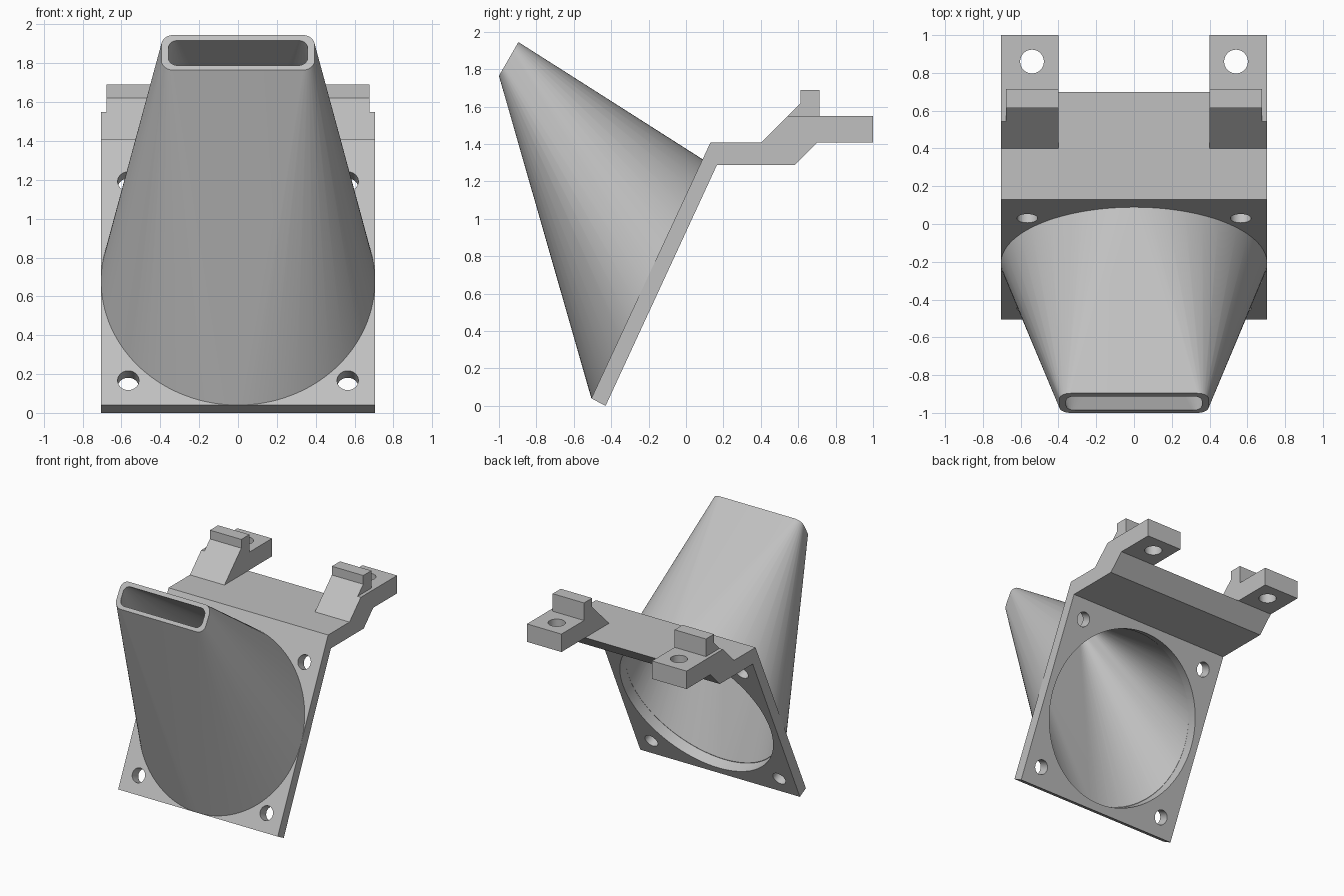
import bpy, bmesh
from math import radians, cos, sin, pi
from mathutils import Matrix, Vector

if "Cube" in bpy.data.objects:
    bpy.data.objects.remove(bpy.data.objects["Cube"])

grey = bpy.data.materials.new("plain_grey")
grey.use_nodes = True
colour = (0.53, 0.53, 0.53, 1)
grey.diffuse_color = colour
grey.node_tree.nodes["Principled BSDF"].inputs["Base Color"].default_value = colour

HALF = 0.705
# Local frames: x across, y up the surface, z out of its front
plate_frame = Matrix.Translation((0, -0.208, 0.679)) @ Matrix.Rotation(radians(65), 4, "X")
outlet_frame = Matrix.Translation((0, -0.948, 1.855)) @ Matrix.Rotation(radians(60), 4, "X")


def finish(name, bm):
    bmesh.ops.recalc_face_normals(bm, faces=bm.faces)
    mesh = bpy.data.meshes.new(name)
    bm.to_mesh(mesh)
    bm.free()
    obj = bpy.data.objects.new(name, mesh)
    bpy.context.collection.objects.link(obj)
    mesh.materials.append(grey)
    return obj


def extrude_profile(name, x0, x1, points):
    """Side profile of (y, z) points swept from x0 to x1."""
    bm = bmesh.new()
    face = bm.faces.new([bm.verts.new((x0, y, z)) for y, z in points])
    swept = bmesh.ops.extrude_face_region(bm, geom=[face])["geom"]
    moved = [v for v in swept if isinstance(v, bmesh.types.BMVert)]
    bmesh.ops.translate(bm, verts=moved, vec=(x1 - x0, 0, 0))
    return finish(name, bm)


def cylinder(name, frame, centre, radius, depth, sides=32):
    bm = bmesh.new()
    bmesh.ops.create_cone(bm, cap_ends=True, segments=sides, radius1=radius, radius2=radius,
                          depth=depth, matrix=frame @ Matrix.Translation(centre))
    return finish(name, bm)


def circle(radius, z, sides=128):
    return [plate_frame @ Vector((radius * cos(2 * pi * i / sides), radius * sin(2 * pi * i / sides), z))
            for i in range(sides)]


def rounded_slot(hx, hy, r, z, steps=10):
    points = []
    for quarter, (sx, sy) in enumerate([(1, 1), (-1, 1), (-1, -1), (1, -1)]):
        for i in range(steps + 1):
            a = pi / 2 * (quarter + i / steps)
            points.append(outlet_frame @ Vector((sx * (hx - r) + r * cos(a), sy * (hy - r) + r * sin(a), z)))
    return points


def hull(name, points):
    bm = bmesh.new()
    verts = [bm.verts.new(p) for p in points]
    bmesh.ops.convex_hull(bm, input=verts)
    return finish(name, bm)


def cut(obj, cutters):
    for cutter in cutters:
        cutter.hide_render = True
        mod = obj.modifiers.new("cut", "BOOLEAN")
        mod.operation = "DIFFERENCE"
        mod.solver = "EXACT"
        mod.object = cutter
    bpy.context.view_layer.update()
    evaluated = obj.evaluated_get(bpy.context.evaluated_depsgraph_get())
    mesh = bpy.data.meshes.new_from_object(evaluated)
    obj.modifiers.clear()
    obj.data = mesh
    for cutter in cutters:
        bpy.data.objects.remove(cutter)


parts = []

# Tilted mounting plate with the shelf behind it
plate = extrude_profile("mounting_plate", -HALF, HALF, [
    (-0.506, 0.04), (-0.43, 0), (0.165, 1.287), (0.58, 1.287), (0.7, 1.407), (0.13, 1.407)])
holes = [cylinder("screw_hole", plate_frame, (sx * 0.565, sy * 0.565, 0), 0.055, 0.4)
         for sx in (-1, 1) for sy in (-1, 1)]
holes.append(cylinder("air_hole", plate_frame, (0, 0, -0.1), 0.65, 0.4, 128))
cut(plate, holes)
parts.append(plate)

# Hollow funnel from the round opening to the slot outlet
funnel = hull("funnel", circle(HALF, 0) + rounded_slot(0.395, 0.104, 0.06, 0))
cut(funnel, [hull("funnel_inside", circle(0.65, -0.004) + rounded_slot(0.358, 0.072, 0.045, 0.004))])
parts.append(funnel)

# Two rear arms, each with a bolt hole and a raised stop
for side, s in (("left", 1), ("right", -1)):
    arm = extrude_profile(side + "_arm", s * 0.4, s * HALF, [
        (0.4, 1.407), (0.543, 1.55), (1, 1.55), (1, 1.407), (0.7, 1.407)])
    cut(arm, [cylinder("bolt_hole", Matrix(), (s * 0.54, 0.86, 1.48), 0.063, 0.4)])
    stop = extrude_profile(side + "_stop", s * 0.4, s * 0.677, [
        (0.543, 1.55), (0.613, 1.62), (0.613, 1.69), (0.715, 1.69), (0.715, 1.55)])
    parts += [arm, stop]

# Smooth the curved walls and keep the edges crisp
bpy.ops.object.select_all(action="DESELECT")
for part in parts:
    part.select_set(True)
bpy.context.view_layer.objects.active = plate
bpy.ops.object.shade_smooth_by_angle(angle=radians(30))
